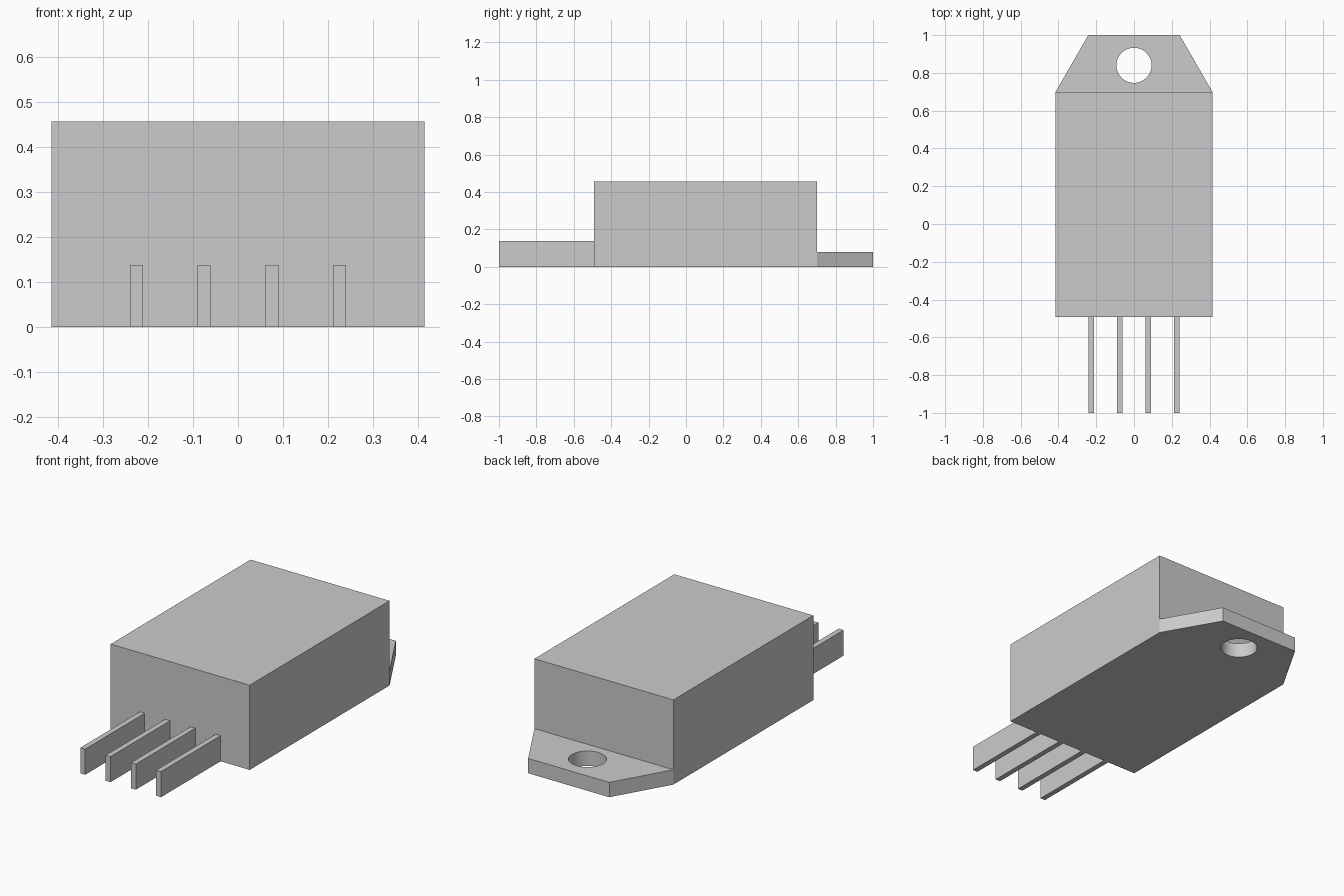
import bpy
import bmesh
import math

cube = bpy.data.objects.get("Cube")
if cube:
    bpy.data.objects.remove(cube, do_unlink=True)

GREY = (0.6, 0.6, 0.6, 1.0)
grey = bpy.data.materials.new("plain grey")
grey.use_nodes = True
grey.diffuse_color = GREY
grey.node_tree.nodes["Principled BSDF"].inputs["Base Color"].default_value = GREY


def prism(name, outline, bottom, top):
    """Extrude a counter-clockwise outline in the ground plane upwards."""
    bm = bmesh.new()
    base = bm.faces.new([bm.verts.new((x, y, bottom)) for x, y in outline])
    result = bmesh.ops.extrude_face_region(bm, geom=[base], use_keep_orig=True)
    verts = [g for g in result["geom"] if isinstance(g, bmesh.types.BMVert)]
    bmesh.ops.translate(bm, verts=verts, vec=(0, 0, top - bottom))
    bmesh.ops.recalc_face_normals(bm, faces=bm.faces)
    mesh = bpy.data.meshes.new(name)
    bm.to_mesh(mesh)
    bm.free()
    mesh.materials.append(grey)
    obj = bpy.data.objects.new(name, mesh)
    bpy.context.collection.objects.link(obj)
    return obj


def box(name, x0, x1, y0, y1, z0, z1):
    return prism(name, [(x0, y0), (x1, y0), (x1, y1), (x0, y1)], z0, z1)


HALF_WIDTH = 0.415
FRONT, BACK = -0.493, 0.7

# Main block
box("body", -HALF_WIDTH, HALF_WIDTH, FRONT, BACK, 0, 0.457)

# Tapered mounting tab with a round screw hole
tab = prism("mounting_tab",
            [(-HALF_WIDTH, BACK), (HALF_WIDTH, BACK), (0.242, 1), (-0.242, 1)],
            0, 0.08)
steps = 64
ring = [math.tau * i / steps for i in range(steps)]
cutter = prism("hole_cutter",
               [(0.093 * math.cos(a), 0.84 + 0.093 * math.sin(a)) for a in ring],
               -0.1, 0.2)
cutter.hide_render = True
hole = tab.modifiers.new("screw hole", "BOOLEAN")
hole.operation = "DIFFERENCE"
hole.solver = "EXACT"
hole.object = cutter
bpy.ops.object.select_all(action="DESELECT")
bpy.context.view_layer.objects.active = tab
tab.select_set(True)
bpy.ops.object.modifier_apply(modifier=hole.name)
bpy.data.objects.remove(cutter, do_unlink=True)
bpy.ops.object.shade_smooth_by_angle(angle=math.radians(25))

# Row of four flat pins standing on edge
for i in range(4):
    x = (i - 1.5) * 0.151
    box(f"pin_{i + 1}", x - 0.0145, x + 0.0145, -1, FRONT, 0, 0.138)
